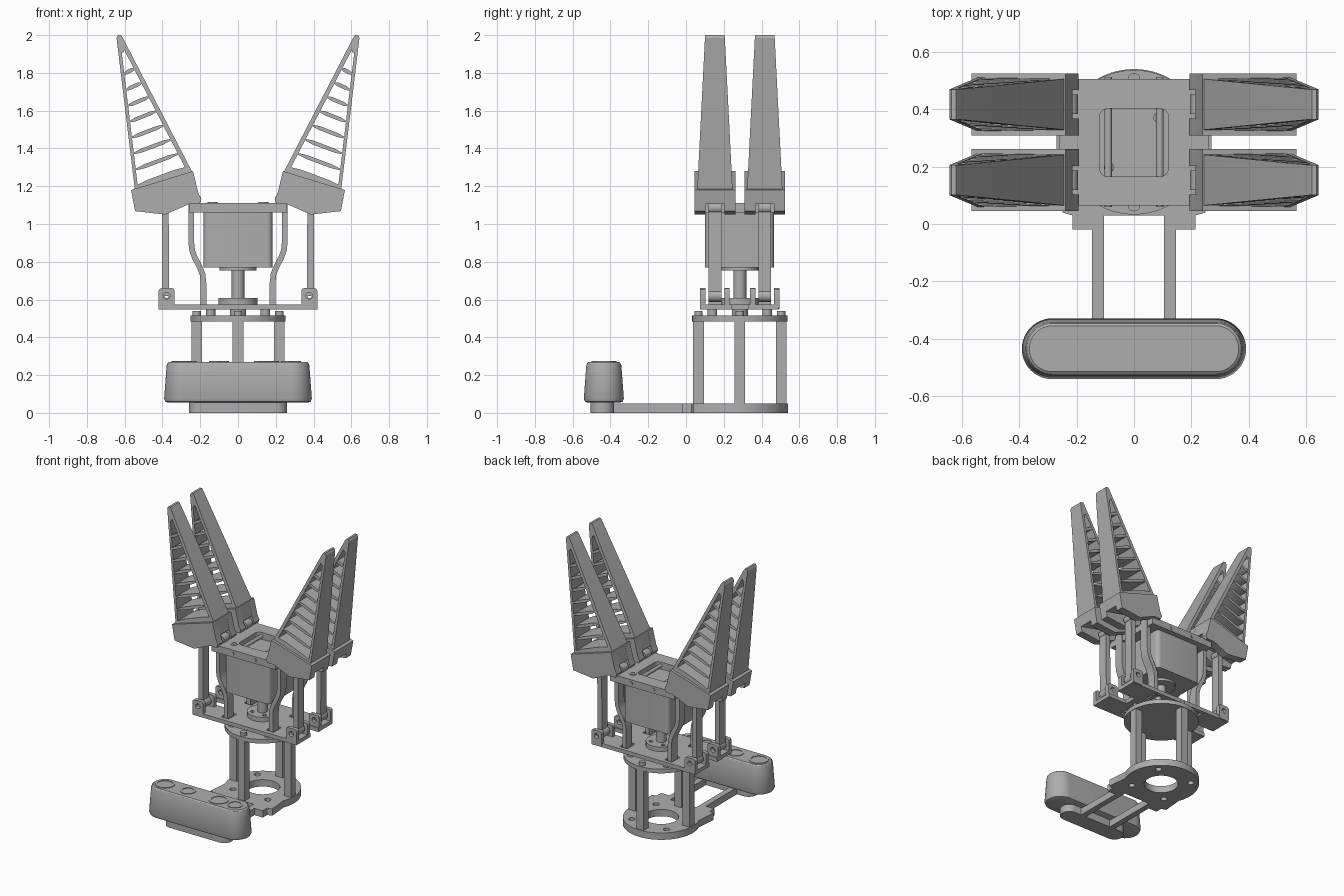
import bpy, bmesh
from math import sin, cos, pi, radians
from mathutils import Vector

cube = bpy.data.objects.get("Cube")
if cube:
    bpy.data.objects.remove(cube)

grey = bpy.data.materials.new("plain grey")
grey.use_nodes = True
GREY = (0.42, 0.42, 0.42, 1)
grey.diffuse_color = GREY
grey.node_tree.nodes["Principled BSDF"].inputs["Base Color"].default_value = GREY

CY = 0.285          # gripper axis
LANES = {"front": 0.153, "back": 0.417}
SIDES = {"left": 1, "right": -1}


def circle(x, y, r, n=32):
    return [(x + r * cos(2 * pi * i / n), y + r * sin(2 * pi * i / n)) for i in range(n)]


def round_rect(x0, x1, y0, y1, r, n=6):
    pts = []
    for k, (cx, cy) in enumerate([(x1 - r, y1 - r), (x0 + r, y1 - r), (x0 + r, y0 + r), (x1 - r, y0 + r)]):
        for i in range(n + 1):
            a = (k + i / n) * pi / 2
            pts.append((cx + r * cos(a), cy + r * sin(a)))
    return pts


def rect(x0, x1, y0, y1):
    return [(x0, y0), (x1, y0), (x1, y1), (x0, y1)]


def flip(pts, s):
    return [(s * x, y) for x, y in pts]


def finish(obj):
    obj.data.materials.clear()
    obj.data.materials.append(grey)
    bpy.ops.object.select_all(action='DESELECT')
    obj.select_set(True)
    bpy.context.view_layer.objects.active = obj
    bpy.ops.object.shade_smooth_by_angle(angle=radians(30))
    return obj


def slab(name, loops, lo, hi, axis='Z', shape=None):
    """Extrude an outline with holes between lo and hi along an axis."""
    curve = bpy.data.curves.new(name, 'CURVE')
    curve.dimensions = '2D'
    curve.fill_mode = 'BOTH'
    curve.extrude = (hi - lo) / 2
    for pts in loops:
        sp = curve.splines.new('POLY')
        sp.points.add(len(pts) - 1)
        for p, (x, y) in zip(sp.points, pts):
            p.co = (x, y, 0, 1)
        sp.use_cyclic_u = True
    tmp = bpy.data.objects.new(name, curve)
    bpy.context.collection.objects.link(tmp)
    bpy.context.view_layer.update()
    mesh = bpy.data.meshes.new_from_object(tmp.evaluated_get(bpy.context.evaluated_depsgraph_get()))
    bpy.data.objects.remove(tmp)
    bm = bmesh.new()
    bm.from_mesh(mesh)
    bmesh.ops.remove_doubles(bm, verts=bm.verts, dist=1e-5)
    mid = (lo + hi) / 2
    for v in bm.verts:
        x, y, z = v.co
        v.co = (x, y, z + mid) if axis == 'Z' else (x, z + mid, y)
        if shape:
            shape(v.co)
    bmesh.ops.recalc_face_normals(bm, faces=bm.faces)
    bm.to_mesh(mesh)
    bm.free()
    obj = bpy.data.objects.new(name, mesh)
    bpy.context.collection.objects.link(obj)
    return finish(obj)


def strip(path, w):
    """Outline of constant width around a centre line."""
    left, right = [], []
    for i, p in enumerate(path):
        a, b = Vector(path[max(i - 1, 0)]), Vector(path[min(i + 1, len(path) - 1)])
        d = (b - a).normalized() * w / 2
        left.append((p[0] - d.y, p[1] + d.x))
        right.append((p[0] + d.y, p[1] - d.x))
    return left + right[::-1]


def around(r, count, start=0):
    return [(r * cos(start + 2 * pi * i / count), CY + r * sin(start + 2 * pi * i / count)) for i in range(count)]


# Base ring with front lugs, rails and foot
arc = [(0.255 * cos(a), CY + 0.255 * sin(a)) for a in [radians(-22 + 224 * i / 48) for i in range(49)]]
lugs = [(-0.25, 0.04), (-0.215, 0.03), (-0.215, -0.02), (-0.105, -0.02), (-0.105, 0.03)]
base = arc + lugs + flip(lugs, -1)[::-1]
slab("base_ring", [base, circle(0, CY, 0.115)] + [circle(x, y, 0.022, 16) for x, y in around(0.2, 4, pi / 4)], 0, 0.05)
for side, s in SIDES.items():
    slab(side + "_rail", [flip(rect(0.105, 0.147, -0.42, -0.01), s)], 0, 0.05)
slab("sensor_foot", [round_rect(-0.26, 0.26, -0.505, -0.38, 0.06)], 0, 0.056)

# Tapered sensor housing lofted from pill outlines
bm = bmesh.new()
rings = []
for z, r in [(0.055, 0.088), (0.06, 0.1), (0.075, 0.106), (0.25, 0.093), (0.264, 0.088), (0.27, 0.08)]:
    pill = round_rect(-0.285 - r, 0.285 + r, -0.435 - r, -0.435 + r, r - 1e-4, 12)
    rings.append([bm.verts.new((x, y, z)) for x, y in pill])
for a, b in zip(rings, rings[1:]):
    for i in range(len(a)):
        j = (i + 1) % len(a)
        bm.faces.new((a[i], a[j], b[j], b[i]))
bm.faces.new(rings[0][::-1])
bm.faces.new(rings[-1])
mesh = bpy.data.meshes.new("sensor_housing")
bm.to_mesh(mesh)
bm.free()
housing = bpy.data.objects.new("sensor_housing", mesh)
bpy.context.collection.objects.link(housing)
finish(housing)
for i, (x, r) in enumerate([(-0.285, 0.066), (-0.1, 0.053), (0.15, 0.066), (0.28, 0.053)]):
    slab(f"lens_ring_{i}", [circle(x, -0.435, r), circle(x, -0.435, r * 0.78)], 0.268, 0.274)

# Columns, upper disc, bolts and spacers
for i, (x, y) in enumerate(around(0.219, 4)):
    slab(f"column_{i}", [rect(x - 0.028, x + 0.028, y - 0.028, y + 0.028)], 0.04, 0.49)
    slab(f"column_bolt_{i}", [circle(x, y, 0.022, 16)], 0.51, 0.54)
slab("upper_disc", [circle(0, CY, 0.252, 64)], 0.485, 0.515)
for i, (x, y) in enumerate(around(0.205, 4, pi / 4)):
    slab(f"spacer_{i}", [circle(x, y, 0.025, 16)], 0.51, 0.55)
slab("lower_hub", [circle(0, CY, 0.042)], 0.51, 0.56)

# Carrier plate with notched ends and slots for the struts
y0, y1, n0, n1 = 0.075, 0.49, 0.24, 0.33
half = [(0.42, y0), (0.42, n0), (0.27, n0), (0.27, n1), (0.42, n1), (0.42, y1)]
slots = [rect(s * 0.182 - 0.03, s * 0.182 + 0.03, y - 0.045, y + 0.045) for s in (1, -1) for y in LANES.values()]
slab("carrier_plate", [half + flip(half, -1)[::-1]] + slots, 0.547, 0.575)

# Drive screw and motor
slab("screw_hub", [circle(0, CY, 0.104)] + [circle(x, y, 0.014, 12) for x, y in around(0.07, 4, pi / 4)], 0.57, 0.608)
slab("drive_shaft", [circle(0, CY, 0.034)], 0.55, 0.78)
slab("motor_collar", [circle(0, CY, 0.098)], 0.753, 0.775)
slab("motor_body", [round_rect(-0.183, 0.183, 0.1, 0.466, 0.03)], 0.77, 1.062)

# Top plate with a square recess and bolt holes
holes = [(0.085, 0.37), (-0.087, 0.198)]
slab("top_plate", [rect(-0.26, 0.26, 0.065, 0.505), round_rect(-0.12, 0.12, 0.165, 0.402, 0.03)], 1.06, 1.112)
for i, (x, y) in enumerate([(0.135, 0.42), (-0.135, 0.15)]):
    slab(f"plate_bolt_{i}", [circle(x, y, 0.026, 20), circle(x, y, 0.014, 20)], 1.11, 1.116)
for i, (x, y) in enumerate(holes):
    slab(f"recess_bolt_{i}", [circle(x, y, 0.018, 16)], 1.06, 1.068)
for i, x in enumerate((-0.09, 0.09)):
    slab(f"edge_bolt_{i}", [circle(x, 1.086, 0.013, 16)], 0.06, 0.51, 'Y')

# Finger frame: two converging walls with slanted ribs between them
A0, A1 = Vector((0.242, 1.275)), Vector((0.612, 1.99))
B0, B1 = Vector((0.546, 1.18)), Vector((0.643, 1.985))


def inside(u, t):
    a = A0.lerp(A1, t) + Vector((0.026, 0))
    b = B0.lerp(B1, t) - Vector((0.018, 0))
    return tuple(a.lerp(b, u))


def finger_loops():
    loops = [[tuple(A0), tuple(B0), tuple(B1), (0.636, 2.0), (0.62, 2.0), tuple(A1)]]
    levels = [0.03 + 0.105 * i for i in range(8)] + [0.91]
    for a, b in zip(levels, levels[1:]):
        a, b = a + 0.005, b - 0.005
        d = 0.008
        loops.append([inside(u, t) for u, t in [
            (0, a), (0.2, a + d), (0.8, a + d), (1, a), (1, b), (0.8, b - d), (0.2, b - d), (0, b)]])
    return loops


cheek = [(0.238, 1.28), (0.566, 1.18), (0.545, 1.068), (0.385, 1.05), (0.26, 1.105), (0.205, 1.105), (0.194, 1.13), (0.21, 1.165)]
cap = [(0.238, 1.28), (0.566, 1.18), (0.552, 1.105), (0.214, 1.175)]
strut = [(0.247, 1.13), (0.247, 0.9), (0.243, 0.86), (0.228, 0.82), (0.204, 0.775), (0.188, 0.735), (0.183, 0.69), (0.183, 0.55)]
link = [(0.385, 1.09), (0.383, 0.62)]
ear = round_rect(0.336, 0.42, 0.55, 0.66, 0.015, 3)

for side, s in SIDES.items():
    for lane, y in LANES.items():
        tag = f"{side}_{lane}_"

        def taper(co, y=y):
            k = (co.z - 1.23) / 0.77
            co.y = y + (co.y - y) * (1 - 0.43 * k)

        slab(tag + "finger", [flip(p, s) for p in finger_loops()], y - 0.091, y + 0.091, 'Y', taper)
        slab(tag + "finger_mount", [flip(cap, s)], y - 0.106, y + 0.106, 'Y')
        for j, d in enumerate((-1, 1)):
            lo, hi = sorted((y + d * 0.05, y + d * 0.108))
            slab(f"{tag}cheek_{j}", [flip(cheek, s)], lo, hi, 'Y')
            lo, hi = sorted((y + d * 0.05, y + d * 0.078))
            slab(f"{tag}ear_{j}", [flip(ear, s), circle(s * 0.378, 0.62, 0.018, 16)], lo, hi, 'Y')
        slab(tag + "strut", [flip(strip(strut, 0.03), s)], y - 0.034, y + 0.034, 'Y')
        slab(tag + "link", [flip(strip(link, 0.036), s)], y - 0.034, y + 0.034, 'Y')
        for part, x, z, r in [("upper_eye", 0.385, 1.085, 0.028), ("lower_eye", 0.378, 0.62, 0.032), ("knuckle", 0.225, 1.13, 0.03)]:
            slab(tag + part, [circle(s * x, z, r, 20), circle(s * x, z, 0.012, 12)], y - 0.034, y + 0.034, 'Y')
